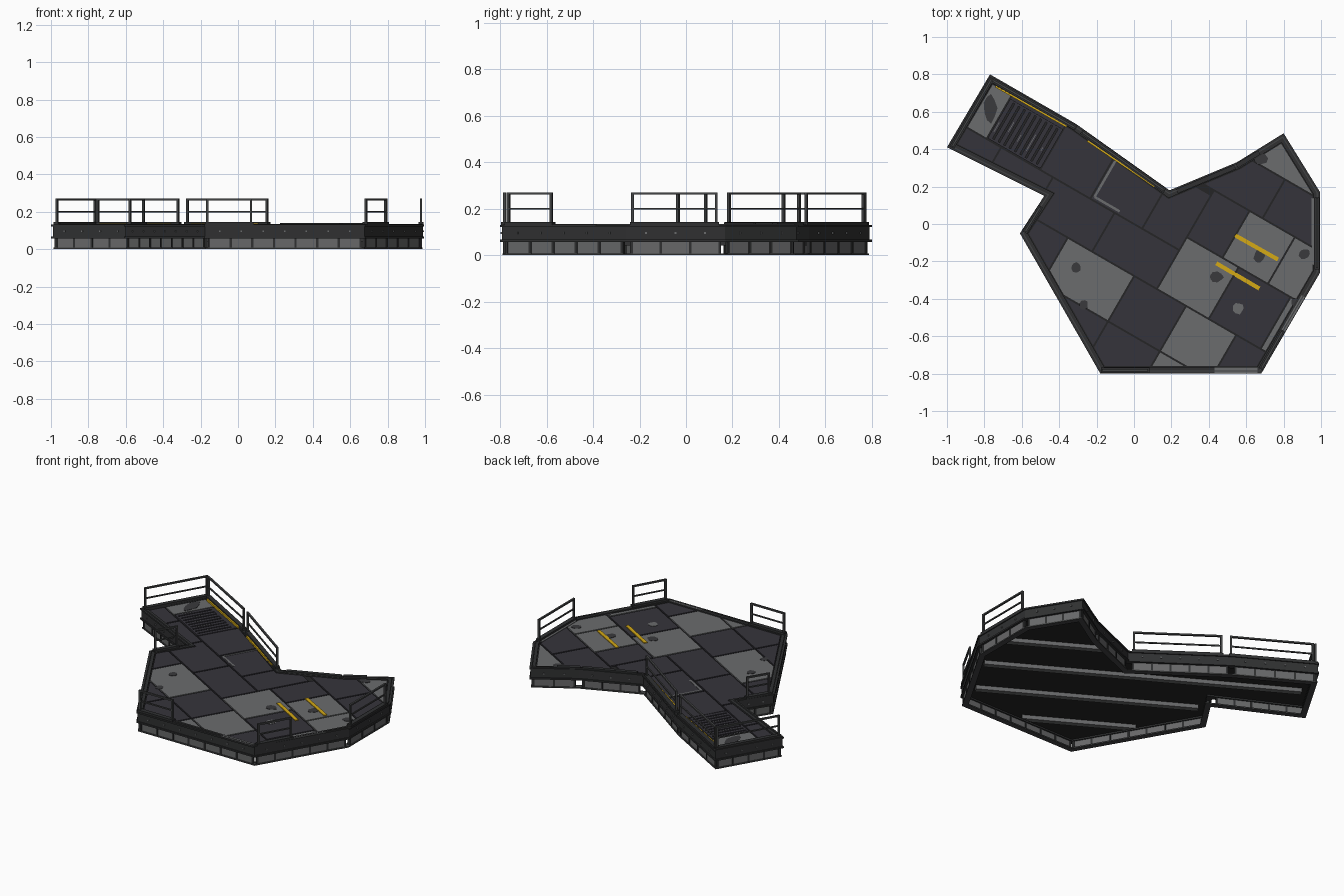
import bpy, bmesh, math, random
from mathutils import Vector as V

if "Cube" in bpy.data.objects:
    bpy.data.objects.remove(bpy.data.objects["Cube"])

random.seed(4)
C30, S30 = math.cos(math.radians(30)), 0.5
# clockwise plan outline of the platform
OUT = [V(p) for p in [(-.77, .80), (-.31, .535), (.19, .18), (.55, .33), (.80, .485), (.995, .17),
                      (.995, -.26), (.68, -.80), (-.18, -.80), (-.61, -.05), (-.48, .15), (-1, .41)]]
N = len(OUT)


def mat(name, r, g, b):
    m = bpy.data.materials.new(name)
    m.diffuse_color = (r, g, b, 1)
    m.use_nodes = True
    m.node_tree.nodes["Principled BSDF"].inputs["Base Color"].default_value = m.diffuse_color
    return m


FRAME = mat("frame_grey", .029, .030, .031)
DARK = mat("dark_plate", .036, .034, .043)
LIGHT = mat("light_plate", .146, .150, .154)
SEAM = mat("seam_black", .018, .018, .019)
SKIRT = mat("skirt_grey", .135, .137, .140)
YELLOW = mat("hazard_yellow", .66, .40, .008)
STAIN = mat("stain_grey", .042, .042, .046)
RAIL = mat("rail_grey", .055, .057, .058)


def finish(name, bm, material):
    bmesh.ops.recalc_face_normals(bm, faces=bm.faces[:])
    me = bpy.data.meshes.new(name)
    bm.to_mesh(me)
    bm.free()
    me.materials.append(material)
    ob = bpy.data.objects.new(name, me)
    bpy.context.collection.objects.link(ob)
    return ob


def uv(u, v):
    """Plate-grid coordinates (turned 30 degrees) to plan x, y."""
    return V((u * C30 + v * S30, -u * S30 + v * C30))


def inward(i):
    d = (OUT[(i + 1) % N] - OUT[i]).normalized()
    return V((d.y, -d.x))


def offset(d):
    """Outline moved inward by d with mitred corners."""
    res = []
    for i in range(N):
        a, b = inward(i - 1), inward(i)
        res.append(OUT[i] + (a + b) * d / (1 + a.dot(b)))
    return res


def prism(bm, pts, z0, z1):
    lo = [bm.verts.new((p.x, p.y, z0)) for p in pts]
    hi = [bm.verts.new((p.x, p.y, z1)) for p in pts]
    bm.faces.new(lo)
    bm.faces.new(hi)
    n = len(pts)
    for i in range(n):
        j = (i + 1) % n
        bm.faces.new((lo[i], lo[j], hi[j], hi[i]))


def bar(bm, p, q, w, z0, z1):
    """Box along a plan segment."""
    p, q = V(p), V(q)
    d = (q - p).normalized() * w / 2
    n = V((-d.y, d.x))
    prism(bm, [p + n, q + n, q - n, p - n], z0, z1)


def ring(name, d0, d1, z0, z1, material):
    bm = bmesh.new()
    loops = [[bm.verts.new((p.x, p.y, z)) for p in offset(d)]
             for d, z in ((d0, z0), (d0, z1), (d1, z1), (d1, z0))]
    for k in range(4):
        a, b = loops[k], loops[(k + 1) % 4]
        for i in range(N):
            j = (i + 1) % N
            bm.faces.new((a[i], a[j], b[j], b[i]))
    return finish(name, bm, material)


def clipped(name, u0, u1, v0, v1, inset, z0, z1, material):
    """Grid rectangle trimmed by the inset outline, then thickened."""
    bm = bmesh.new()
    bm.faces.new([bm.verts.new((p.x, p.y, z0)) for p in offset(inset)])
    eu, ev = uv(1, 0).to_3d(), uv(0, 1).to_3d()
    for co, no in ((eu * u0, -eu), (eu * u1, eu), (ev * v0, -ev), (ev * v1, ev)):
        bmesh.ops.bisect_plane(bm, geom=bm.verts[:] + bm.edges[:] + bm.faces[:],
                               plane_co=co, plane_no=no, clear_outer=True)
    if not bm.faces:
        bm.free()
        return
    ext = bmesh.ops.extrude_face_region(bm, geom=bm.faces[:], use_keep_orig=True)["geom"]
    for e in ext:
        if isinstance(e, bmesh.types.BMVert):
            e.co.z = z1
    finish(name, bm, material)


# deck slab and edge frame
bm = bmesh.new()
prism(bm, offset(.025), .068, .118)
finish("deck_slab", bm, SEAM)
ring("edge_band", .007, .03, .062, .126, FRAME)
ring("top_flange", 0, .036, .121, .131, FRAME)
ring("rim_rib", .012, .018, .131, .135, RAIL)
ring("lower_flange", 0, .034, .058, .068, FRAME)
ring("foot_rail", .009, .045, 0, .008, RAIL)

# skirt panels, posts between them and rivets along every edge
panels, posts, rivets = bmesh.new(), bmesh.new(), bmesh.new()
for i in range(N):
    a, b, n = OUT[i], OUT[(i + 1) % N], inward(i)
    d = (b - a).normalized()
    L = (b - a).length
    k = max(2, round((L - .05) / .11))
    step = (L - .05) / k
    for j in range(k):
        s = a + n * .02 + d * (.025 + j * step)
        bar(panels, s + d * .006, s + d * (step - .006), .01, .006, .06)
    for j in range(k + 1):
        s = a + n * .02 + d * (.025 + j * step)
        bar(posts, s - d * .006, s + d * .006, .018, .006, .06)
    for j in range(k):
        s = a + n * .005 + d * (.025 + (j + .5) * step)
        bar(rivets, s - d * .004, s + d * .004, .008, .091, .099)
finish("skirt_panels", panels, SKIRT)
finish("skirt_posts", posts, FRAME)
finish("rivets", rivets, LIGHT)

# floor plates: v range, u breaks, D = dark and L = light
ROWS = [(-.95, -.52, (-.4, .14, .46, .95), "DDL"),
        (-.52, -.24, (-.7, -.27, .14, .46, .77, 1.2), "DLDLD"),
        (-.24, 0, (-1.3, -.82, -.5, -.12, .28), "DDDD"),
        (-.24, .08, (.28, .6, .92, 1.3), "LDL"),
        (0, .34, (-1.3, -.91), "L"),
        (0, .34, (-.58, -.27, .05, .28), "DDD"),
        (.08, .37, (.28, .50, .78, 1.3), "DLL"),
        (.37, .61, (-.1, .13, .58, 1.3), "DDD"),
        (.61, .95, (0, 1.3), "L")]
G = .005
for r, (v0, v1, us, cols) in enumerate(ROWS):
    for c, col in enumerate(cols):
        clipped(f"floor_plate_{r}_{c}", us[c] + G, us[c + 1] - G, v0 + G, v1 - G, .041,
                .116, .126, LIGHT if col == "L" else DARK)

# vent grating on the arm
clipped("grate_border", -.905, -.585, .25, .34, .041, .116, .126, DARK)
bm = bmesh.new()
for k in range(10):
    u = -.895 + k * .0335
    bar(bm, uv(u, .012), uv(u, .245), .024, .116, .127)
for v in (.012, .243):
    bar(bm, uv(-.905, v), uv(-.585, v), .012, .116, .128)
finish("vent_grate", bm, DARK)
bm = bmesh.new()
for k in range(0, 9, 2):
    u = -.895 + k * .0335
    bar(bm, uv(u, .05 + .02 * (k % 3)), uv(u, .11 + .02 * (k % 4)), .004, .127, .129)
finish("grate_wear", bm, LIGHT)

# underside beams below the plate seams
for k, v in enumerate((-.52, -.22, .08, .37)):
    clipped(f"under_beam_{k}", -1.3, 1.3, v - .018, v + .018, .07, .042, .07, SKIRT)

# yellow floor stripes
bm = bmesh.new()
bar(bm, (.54, -.06), (.77, -.19), .022, .126, .131)
bar(bm, (.44, -.21), (.67, -.345), .022, .126, .131)
bar(bm, (-.74, .735), (-.36, .52), .009, .126, .138)
bar(bm, (-.25, .445), (.11, .20), .009, .126, .138)
finish("yellow_stripes", bm, YELLOW)


# worn patches
def blob(bm, x, y, r, stretch=1):
    pts = []
    for k in range(9):
        t = k * math.tau / 9
        q = r * random.uniform(.8, 1.15)
        pts.append(V((x + q * math.cos(t), y + q * stretch * math.sin(t))))
    prism(bm, pts, .125, .128)


bm = bmesh.new()
for x, y, r, s in ((-.31, -.23, .028, 1), (-.27, -.43, .026, 1), (.68, .35, .035, 1), (.67, -.17, .03, 1.2),
                   (.44, -.285, .036, .8), (.86, -.42, .02, 1.5), (-.77, .62, .035, 2.3), (.91, -.16, .03, 1)):
    blob(bm, x, y, r, s)
finish("dark_stains", bm, STAIN)
bm = bmesh.new()
bar(bm, uv(-.255, .02), uv(-.255, .26), .013, .126, .128)
bar(bm, uv(-.255, .02), uv(-.1, .02), .013, .126, .128)
blob(bm, .56, -.45, .03)
bar(bm, (.43, -.782), (.66, -.782), .028, .13, .133)
bar(bm, (.905, -.385), (.775, -.61), .02, .13, .133)
bar(bm, (.956, .14), (.956, -.22), .014, .13, .133)
finish("pale_wear", bm, LIGHT)

# raised kerbs on the open back edge
bm = bmesh.new()
bar(bm, (.23, .175), (.54, .305), .025, .13, .141)
bar(bm, (.55, .31), (.67, .383), .025, .13, .141)
finish("back_kerb", bm, FRAME)

# guard railings: kerb, posts and two rails
RAILS = [((-.968, .42), (-.765, .77)), ((-.75, .765), (-.32, .518)), ((-.27, .487), (.155, .185)),
         ((.978, .13), (.978, -.23)), ((.79, -.58), (.685, -.765)), ((-.165, -.782), (.07, -.782)),
         ((-.578, -.035), (-.505, .085))]
for k, (p, q) in enumerate(RAILS):
    p, q = V(p), V(q)
    d = (q - p).normalized()
    bm = bmesh.new()
    bar(bm, p - d * .012, q + d * .012, .028, .13, .144)
    finish(f"railing_kerb_{k}", bm, FRAME)
    bm = bmesh.new()
    for s in (p, q):
        bar(bm, s - d * .006, s + d * .006, .012, .14, .268)
    bar(bm, p - d * .006, q + d * .006, .012, .261, .271)
    bar(bm, p, q, .008, .196, .204)
    finish(f"railing_{k}", bm, RAIL)
